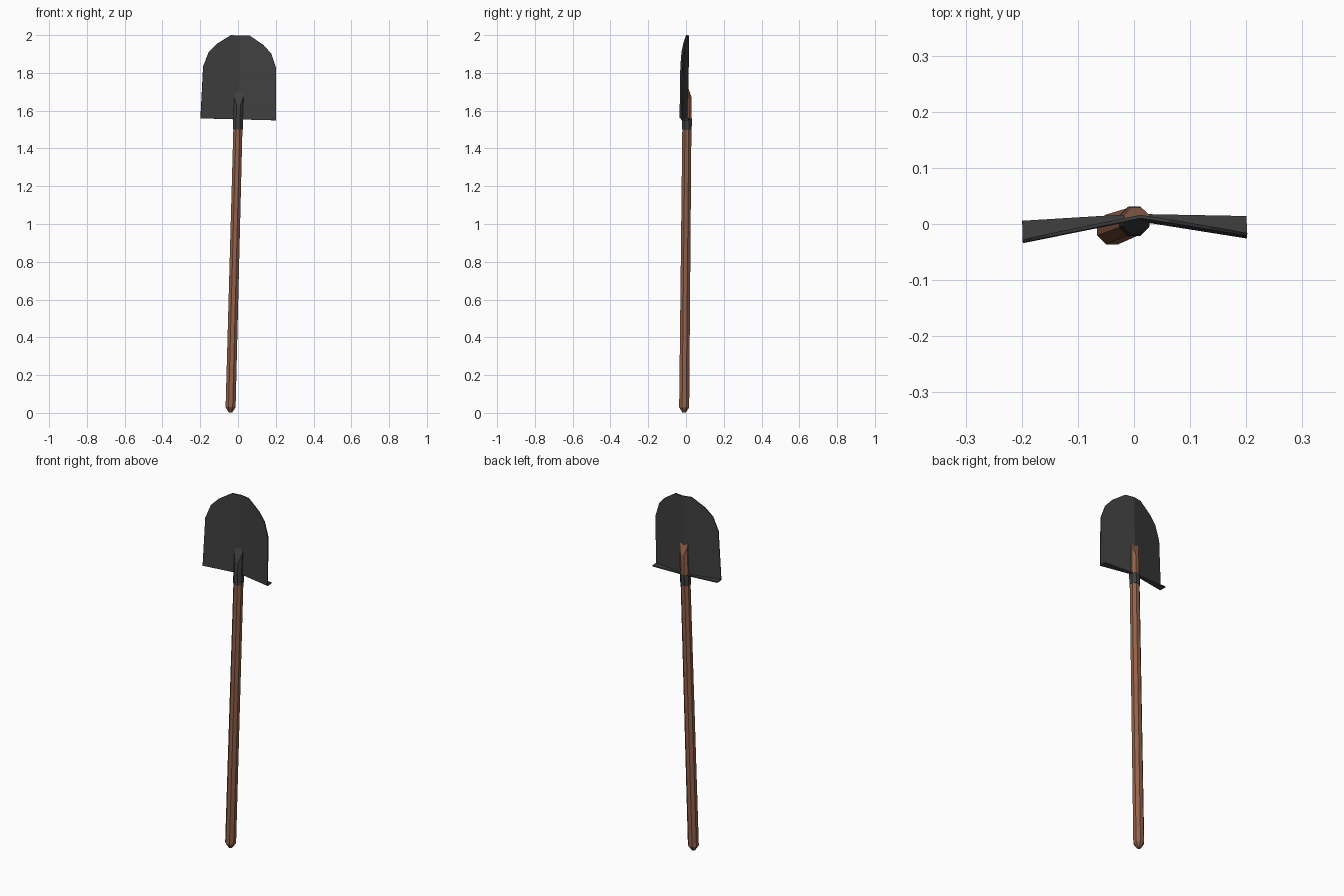
import bpy, bmesh
from math import sin, cos, pi, radians
from mathutils import Matrix, Vector

old = bpy.data.objects.get("Cube")
if old:
    bpy.data.objects.remove(old, do_unlink=True)


def material(name, color):
    m = bpy.data.materials.new(name)
    m.use_nodes = True
    m.diffuse_color = (*color, 1)
    m.node_tree.nodes["Principled BSDF"].inputs["Base Color"].default_value = (*color, 1)
    return m


wood = material("brown wood", (0.29, 0.12, 0.068))
steel = material("dark steel", (0.05, 0.05, 0.05))

# The whole tool leans slightly
lean = (Matrix.Translation((-0.04, -0.01, 0))
        @ Matrix.Rotation(radians(1.5), 4, 'Y')
        @ Matrix.Rotation(radians(-0.55), 4, 'X'))
yaw = Matrix.Rotation(radians(1.2), 4, 'Z')


def finish(name, bm, mat, matrix):
    bmesh.ops.recalc_face_normals(bm, faces=bm.faces)
    mesh = bpy.data.meshes.new(name)
    bm.to_mesh(mesh)
    bm.free()
    mesh.materials.append(mat)
    obj = bpy.data.objects.new(name, mesh)
    bpy.context.collection.objects.link(obj)
    obj.matrix_world = matrix
    return obj


def ring(radius, height, low=-1, high=1):
    """Octagon with a flat front; y is clamped, height may depend on y."""
    pts = []
    for i in range(8):
        a = pi / 8 + i * pi / 4
        y = min(max(radius * sin(a), low), high)
        z = height(y) if callable(height) else height
        pts.append((radius * cos(a), y, z))
    return pts


def loft(name, rings, mat):
    bm = bmesh.new()
    loops = [[bm.verts.new(p) for p in r] for r in rings]
    for a, b in zip(loops, loops[1:]):
        for i in range(8):
            j = (i + 1) % 8
            bm.faces.new((a[i], a[j], b[j], b[i]))
    bm.faces.new(loops[0])
    bm.faces.new(loops[-1])
    bmesh.ops.remove_doubles(bm, verts=bm.verts, dist=0.0001)
    return finish(name, bm, mat, lean)


# Wooden handle with a blunt point at the bottom
loft("handle", [ring(0.01, 0.002), ring(0.0287, 0.03), ring(0.026, 1.555)], wood)

# Handle end behind the blade, cut at a slant
loft("handle_tip", [ring(0.026, 1.55, low=0.002),
                    ring(0.025, lambda y: 1.74 - 3 * y, low=0.002)], wood)

# Steel socket: full ring, then a slanted half in front of the blade
loft("socket_ring", [ring(0.028, 1.5), ring(0.028, 1.56)], steel)
loft("socket_front", [ring(0.028, 1.555, high=0.002),
                      ring(0.026, lambda y: 1.7 + 3 * y, high=0.002)], steel)


# Blade: half outline, folded forward along the middle and mirrored
def fold(x):
    return 0.004 - 0.18 * x


outline = [(0, 1.556), (0.2, 1.556), (0.193, 1.83), (0.165, 1.907),
           (0.125, 1.95), (0.05, 1.999), (0, 1.999)]
bm = bmesh.new()
bm.faces.new([bm.verts.new((x, fold(x), z)) for x, z in outline])
blade = finish("blade", bm, steel, lean @ yaw)
blade.modifiers.new("mirror", 'MIRROR').use_clip = True
solid = blade.modifiers.new("thickness", 'SOLIDIFY')
solid.thickness = 0.006
solid.offset = 0

# Foot tread: flat plate filling the fold behind the lower edge
bm = bmesh.new()
plan = [(0, fold(0)), (0.2, fold(0.2)), (0.2, 0.005), (0, 0.013)]
bm.faces.new([bm.verts.new((x, y, 1.558)) for x, y in plan])
tread = finish("foot_tread", bm, steel, lean @ yaw)
tread.modifiers.new("mirror", 'MIRROR').use_clip = True
solid = tread.modifiers.new("thickness", 'SOLIDIFY')
solid.thickness = 0.007
solid.offset = 0
